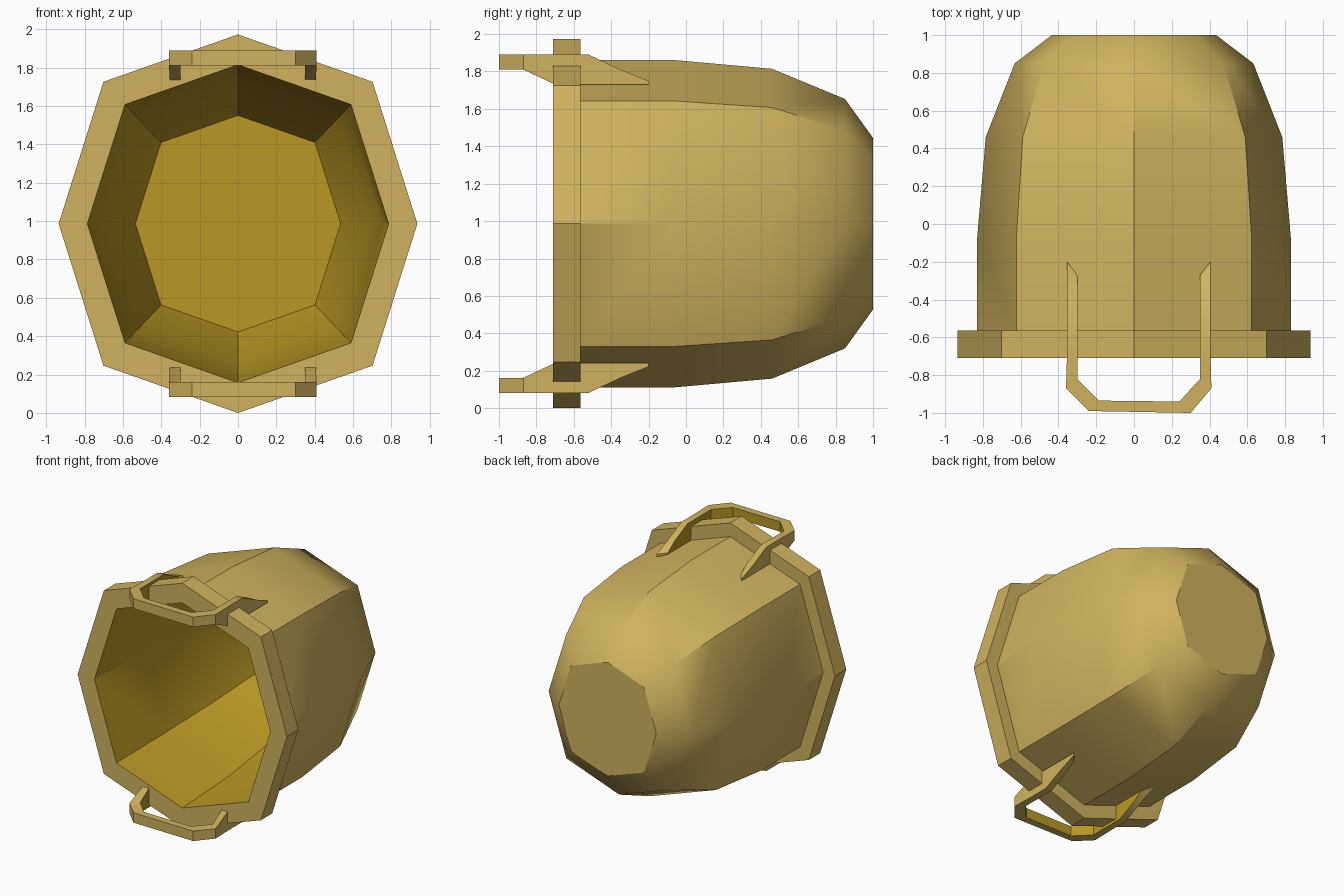
import bpy, bmesh, math

cube = bpy.data.objects.get("Cube")
if cube:
    bpy.data.objects.remove(cube, do_unlink=True)

CZ = 0.986       # height of the pot's axis
TALL = 1.055     # section is slightly taller than wide


def material(name, rgb):
    m = bpy.data.materials.new(name)
    m.use_nodes = True
    m.diffuse_color = (*rgb, 1)
    bsdf = next(n for n in m.node_tree.nodes if n.type == 'BSDF_PRINCIPLED')
    bsdf.inputs["Base Color"].default_value = (*rgb, 1)
    bsdf.inputs["Roughness"].default_value = 0.8
    return m


sand = material("sandy_tan", (0.63, 0.45, 0.112))
gold = material("dark_gold", (0.49, 0.31, 0.017))


def finish(name, bm, mats):
    me = bpy.data.meshes.new(name)
    bm.to_mesh(me)
    bm.free()
    for m in mats:
        me.materials.append(m)
    ob = bpy.data.objects.new(name, me)
    bpy.context.collection.objects.link(ob)
    bpy.ops.object.select_all(action='DESELECT')
    ob.select_set(True)
    bpy.context.view_layer.objects.active = ob
    bpy.ops.object.shade_smooth_by_angle(angle=math.radians(35))
    return ob


def octagon(bm, y, r):
    """Eight-sided section whose diagonal corners sit at three quarters."""
    corners = [(1, 0), (.75, .75), (0, 1), (-.75, .75),
               (-1, 0), (-.75, -.75), (0, -1), (.75, -.75)]
    return [bm.verts.new((r * a, y, CZ + r * TALL * b)) for a, b in corners]


def lathe(name, profile, mat, cap=False):
    """Skin octagons along y; the profile runs so that faces point outward."""
    bm = bmesh.new()
    rings = [octagon(bm, y, r) for y, r in profile]
    for a, b in zip(rings, rings[1:]):
        for i in range(8):
            j = (i + 1) % 8
            bm.faces.new((a[i], b[i], b[j], a[j]))
    if cap:
        bm.faces.new(rings[-1][::-1])
    bm.normal_update()
    # Caps and walls must agree, with the wall pointing away from the clay
    bmesh.ops.recalc_face_normals(bm, faces=bm.faces)
    return finish(name, bm, [mat])


def face_inward(ob):
    bm = bmesh.new()
    bm.from_mesh(ob.data)
    if sum(f.normal.dot((f.calc_center_median().x, 0,
                         f.calc_center_median().z - CZ)) for f in bm.faces) > 0:
        bmesh.ops.reverse_faces(bm, faces=bm.faces)
    bm.to_mesh(ob.data)
    bm.free()


# Outer wall with bevelled base
lathe("body", [(-.57, .83), (-.07, .83), (.46, .785), (.85, .632), (1, .435)],
      sand, cap=True)
# Thick collar round the mouth
lathe("rim", [(-.71, .785), (-.71, .935), (-.565, .935), (-.565, .82)], sand)
# Inside wall and floor
lining = lathe("lining", [(-.71, .785), (-.1, .755), (.42, .685), (.82, .535)],
               gold, cap=True)
face_inward(lining)


# Handle stations: outer x, y, inner x, y, low z, high z
left_arm = [(-.355, -.2, -.30, -.27, 1.73, 1.75),
            (-.355, -.35, -.30, -.35, 1.73, 1.81),
            (-.355, -.52, -.30, -.52, 1.73, 1.89),
            (-.355, -.7, -.30, -.7, 1.73, 1.89),
            (-.36, -.87, -.30, -.82, 1.81, 1.89),
            (-.24, -.99, -.185, -.935, 1.81, 1.89)]
shift = 0.05     # the bow sits slightly off centre
right_arm = [(-a + shift, b, -c + shift, d, lo, hi)
             for a, b, c, d, lo, hi in reversed(left_arm)]
right_arm[0] = (.30, -1, .24, -.94, 1.81, 1.89)


def handle(name, flip):
    bm = bmesh.new()
    rings = []
    for ox, oy, ix, iy, lo, hi in left_arm + right_arm:
        pts = ((ox, oy, lo), (ox, oy, hi), (ix, iy, hi), (ix, iy, lo))
        rings.append([bm.verts.new((x, y, 2 * CZ - z if flip else z))
                      for x, y, z in pts])
    for a, b in zip(rings, rings[1:]):
        for i in range(4):
            j = (i + 1) % 4
            f = bm.faces.new((a[i], b[i], b[j], a[j]))
            f.material_index = 1 if i == 2 else 0   # inner side of the bow
    bm.faces.new(rings[0])
    bm.faces.new(rings[-1])
    bmesh.ops.recalc_face_normals(bm, faces=bm.faces)
    return finish(name, bm, [sand, gold])


handle("upper_handle", False)
handle("lower_handle", True)
